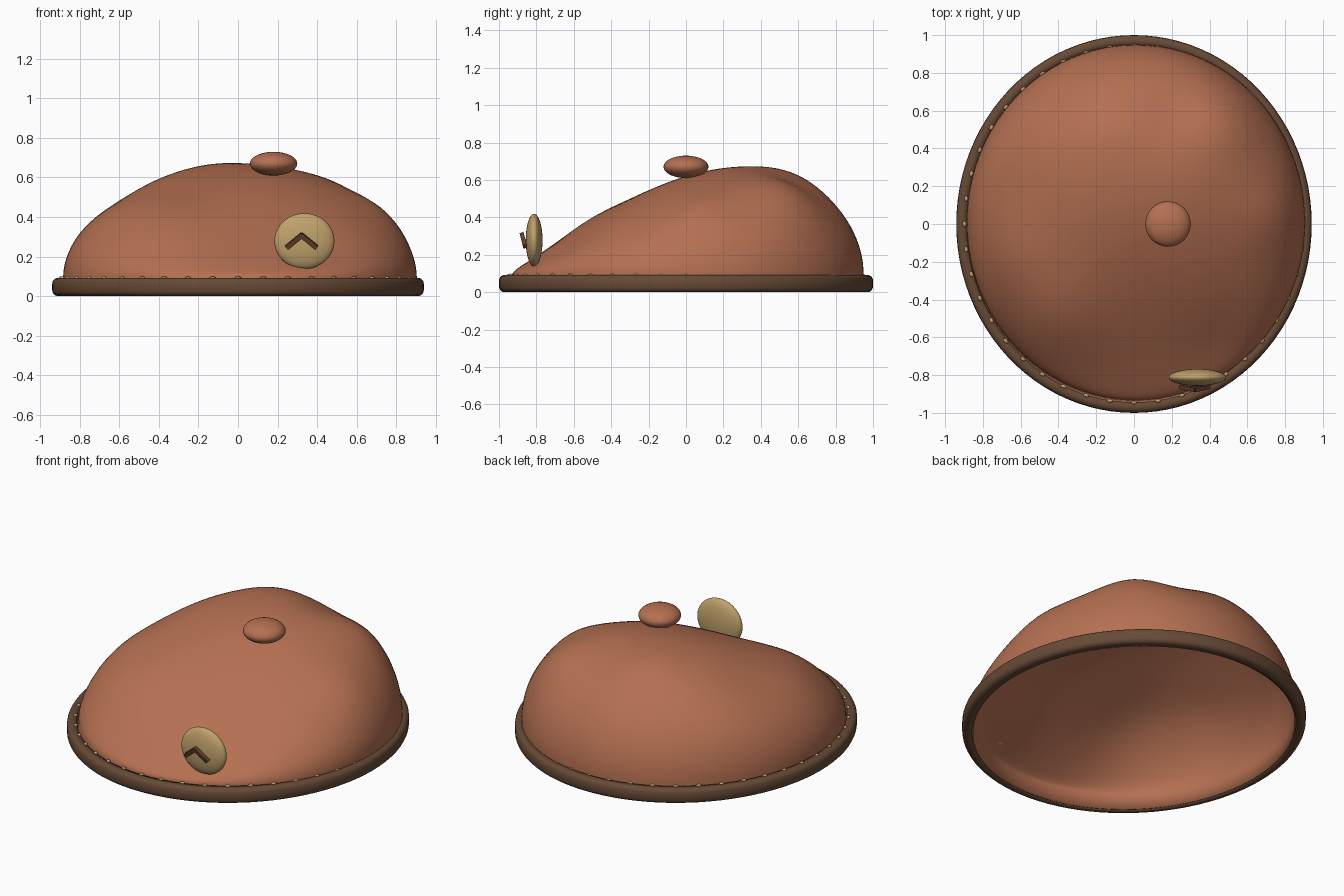
import bpy, bmesh
from math import sin, cos, pi, exp, sqrt
from mathutils import Matrix, Vector

cube = bpy.data.objects.get("Cube")
if cube:
    bpy.data.objects.remove(cube, do_unlink=True)


def material(name, rgb):
    m = bpy.data.materials.new(name)
    m.use_nodes = True
    m.diffuse_color = (*rgb, 1)
    m.node_tree.nodes["Principled BSDF"].inputs["Base Color"].default_value = (*rgb, 1)
    return m


felt = material("terracotta felt", (0.46, 0.162, 0.084))
leather = material("brown leather", (0.135, 0.068, 0.037))
brass = material("pale brass", (0.53, 0.36, 0.15))
dark = material("dark brown", (0.13, 0.05, 0.026))


def finish(name, bm, mat, smooth=True):
    bmesh.ops.recalc_face_normals(bm, faces=bm.faces)
    mesh = bpy.data.meshes.new(name)
    bm.to_mesh(mesh)
    bm.free()
    mesh.materials.append(mat)
    for p in mesh.polygons:
        p.use_smooth = smooth
    obj = bpy.data.objects.new(name, mesh)
    bpy.context.collection.objects.link(obj)
    return obj


def bridge(bm, a, b):
    n = len(a)
    for i in range(n):
        j = (i + 1) % n
        bm.faces.new((a[i], a[j], b[j], b[i]))


def ellipsoid(name, center, size, mat):
    bm = bmesh.new()
    bmesh.ops.create_uvsphere(bm, u_segments=40, v_segments=20, radius=1,
                              matrix=Matrix.Translation(center) @ Matrix.Diagonal((*size, 1)))
    return finish(name, bm, mat)


# Soft dents and swells of the cloth: x, y, height, spread
FOLDS = [(-0.15, 0.6, 0.03, 0.24), (0.22, 0.62, -0.02, 0.18), (0.53, 0.6, 0.055, 0.23),
         (-0.62, 0.18, -0.02, 0.22), (-0.45, -0.52, 0.06, 0.3), (-0.7, -0.22, 0.02, 0.2),
         (0.8, 0.05, 0.035, 0.2), (0.45, -0.72, -0.025, 0.22)]


def crown_height(x, y, rho):
    tilt = 0.53 + 0.30 * y - 0.14 * y * y
    z = 0.09 + tilt * sqrt(max(0, 1 - rho * rho))
    for fx, fy, h, r in FOLDS:
        z += h * exp(-((x - fx) ** 2 + (y - fy) ** 2) / (r * r)) * (1 - rho ** 8)
    return z


# Crown: an open dome sloping down to the front, with a skirt lining the band
SEG, RINGS = 96, 32
bm = bmesh.new()
apex = bm.verts.new((0.01, 0.01, crown_height(0.01, 0.01, 0)))
previous = None
for k in range(1, RINGS + 2):
    rho = sin(min(k, RINGS) / RINGS * pi / 2)
    ring = []
    for i in range(SEG):
        t = 2 * pi * i / SEG
        x, y = 0.01 + 0.895 * rho * cos(t), 0.01 + 0.94 * rho * sin(t)
        z = crown_height(x, y, rho)
        if k > RINGS:
            x, y, z = 0.89 * cos(t), 0.948 * sin(t), 0.005
        ring.append(bm.verts.new((x, y, z)))
    if previous:
        bridge(bm, previous, ring)
    else:
        for i in range(SEG):
            bm.faces.new((apex, ring[i], ring[(i + 1) % SEG]))
    previous = ring
crown = finish("crown", bm, felt)
if crown.data.polygons[0].normal.z < 0:
    crown.data.flip_normals()
cloth = crown.modifiers.new("cloth", "SOLIDIFY")
cloth.thickness = 0.012
cloth.offset = -1

# Headband: an oval strip with a rounded outer side, flush with the skirt inside
profile = [(-0.01, 0.09), (-0.01, 0.0)]
for j in range(11):
    a = -pi / 2 + pi * j / 10
    lift = 0.015 if j > 5 else -0.015 if j < 5 else 0
    profile.append((0.016 + 0.03 * cos(a), 0.046 + lift + 0.031 * sin(a)))
bm = bmesh.new()
rings = [[bm.verts.new(((0.895 + r) * cos(2 * pi * i / SEG), (0.954 + r) * sin(2 * pi * i / SEG), z))
          for i in range(SEG)] for r, z in profile]
for j in range(len(rings)):
    bridge(bm, rings[j], rings[(j + 1) % len(rings)])
finish("headband", bm, leather)

# Stitches around the top of the band
bm = bmesh.new()
for i in range(44):
    t = 2 * pi * i / 44
    pos = Vector((0.898 * cos(t), 0.945 * sin(t), 0.092))
    place = Matrix.Translation(pos) @ Matrix.Rotation(t, 4, "Z") @ Matrix.Diagonal((0.01, 0.016, 0.007, 1))
    bmesh.ops.create_uvsphere(bm, u_segments=8, v_segments=6, radius=1, matrix=place)
finish("stitches", bm, brass)

# Top button and front badge
ellipsoid("top_button", (0.18, 0, 0.67), (0.12, 0.12, 0.06), felt)
ellipsoid("badge", (0.336, -0.812, 0.278), (0.152, 0.045, 0.141), brass)

# Chevron on the badge: two crossed bars, leaning forward at the top
bm = bmesh.new()
lean = Matrix.Translation((0.322, -0.869, 0.277)) @ Matrix.Rotation(0.25, 4, "X")
for side in (-1, 1):
    place = (lean @ Matrix.Translation((side * 0.036, 0, 0))
             @ Matrix.Rotation(side * 0.7, 4, "Y")
             @ Matrix.Diagonal((0.105, 0.022, 0.024, 1)))
    bmesh.ops.create_cube(bm, size=1, matrix=place)
finish("badge_chevron", bm, dark, smooth=False)
